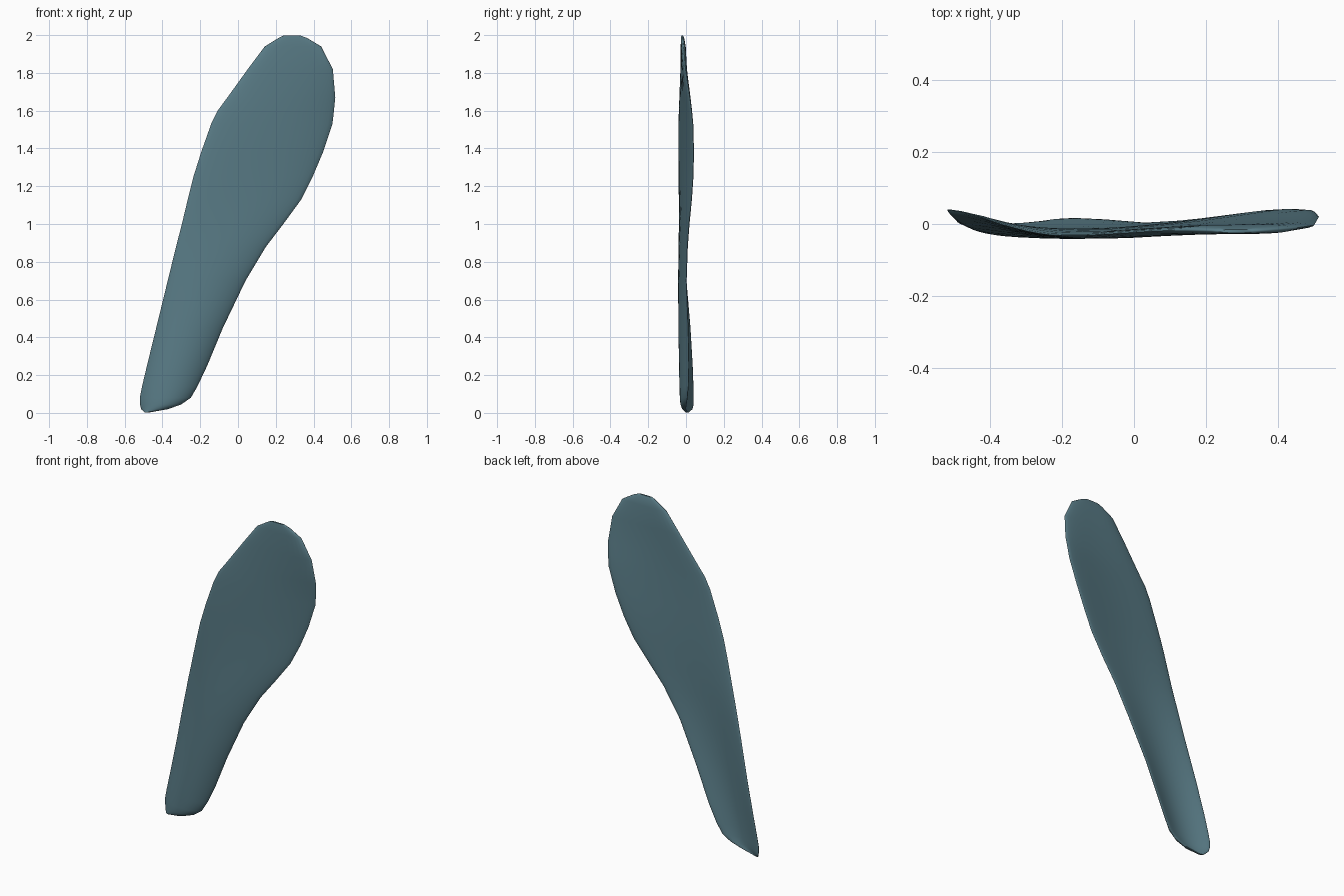
import bpy, math

# Cross-sections: height, left x, right x, then mid-surface y at left, middle, right
STATIONS = [
    (0.003, -0.495, -0.465, 0.012, 0.005, 0.003),
    (0.02, -0.513, -0.37, 0.033, -0.006, -0.004),
    (0.045, -0.519, -0.30, 0.038, -0.014, 0.000),
    (0.08, -0.520, -0.25, 0.039, -0.018, 0.006),
    (0.14, -0.508, -0.215, 0.038, -0.021, 0.012),
    (0.25, -0.482, -0.163, 0.034, -0.024, 0.015),
    (0.45, -0.433, -0.08, 0.022, -0.027, 0.011),
    (0.70, -0.372, 0.04, 0.000, -0.029, 0.001),
    (0.88, -0.328, 0.148, -0.012, -0.026, 0.007),
    (1.00, -0.297, 0.24, -0.020, -0.021, 0.016),
    (1.13, -0.266, 0.335, -0.026, -0.016, 0.029),
    (1.25, -0.236, 0.395, -0.030, -0.013, 0.037),
    (1.38, -0.195, 0.45, -0.032, -0.011, 0.040),
    (1.53, -0.142, 0.5, -0.032, -0.011, 0.036),
    (1.60, -0.108, 0.508, -0.030, -0.011, 0.029),
    (1.67, -0.056, 0.515, -0.027, -0.011, 0.020),
    (1.82, 0.052, 0.502, -0.020, -0.013, -0.003),
    (1.94, 0.142, 0.44, -0.016, -0.015, -0.013),
    (1.985, 0.215, 0.365, -0.018, -0.018, -0.018),
    (1.998, 0.24, 0.33, -0.020, -0.020, -0.020),
]
N = 16          # steps across the width
HALF = 0.013    # half thickness


def ring(st, thick):
    z, xl, xr, yl, ym, yr = st
    front, back = [], []
    for i in range(N + 1):
        u = -math.cos(math.pi * i / N)
        x = (xl + xr) / 2 + u * (xr - xl) / 2
        y = ym + (yr - yl) / 2 * u + ((yl + yr) / 2 - ym) * u * u
        h = thick * math.sqrt(max(0.0, 1 - abs(u) ** 4))
        front.append((x, y - h, z))
        back.append((x, y + h, z))
    return front + back[-2:0:-1]


# Curved sole: rings lofted from heel to toe, thinned at both ends
verts, faces = [], []
M = 2 * N
last = len(STATIONS) - 1
for k, st in enumerate(STATIONS):
    scale = {0: 0.45, 1: 0.8, last - 1: 0.65, last: 0.35}.get(k, 1)
    verts += ring(st, HALF * scale)
for k in range(last):
    for j in range(M):
        a, b = k * M + j, k * M + (j + 1) % M
        faces.append((a, b, b + M, a + M))
faces.append(tuple(reversed(range(M))))
faces.append(tuple(last * M + j for j in range(M)))

mesh = bpy.data.meshes.new("insole")
mesh.from_pydata(verts, [], faces)
mesh.update()
insole = bpy.data.objects.new("insole", mesh)
bpy.context.collection.objects.link(insole)

# Smooth shading and teal colour
bpy.context.view_layer.objects.active = insole
insole.select_set(True)
bpy.ops.object.shade_smooth_by_angle(angle=math.radians(60))
mat = bpy.data.materials.new("teal")
mat.diffuse_color = (0.10, 0.20, 0.24, 1)
mesh.materials.append(mat)
